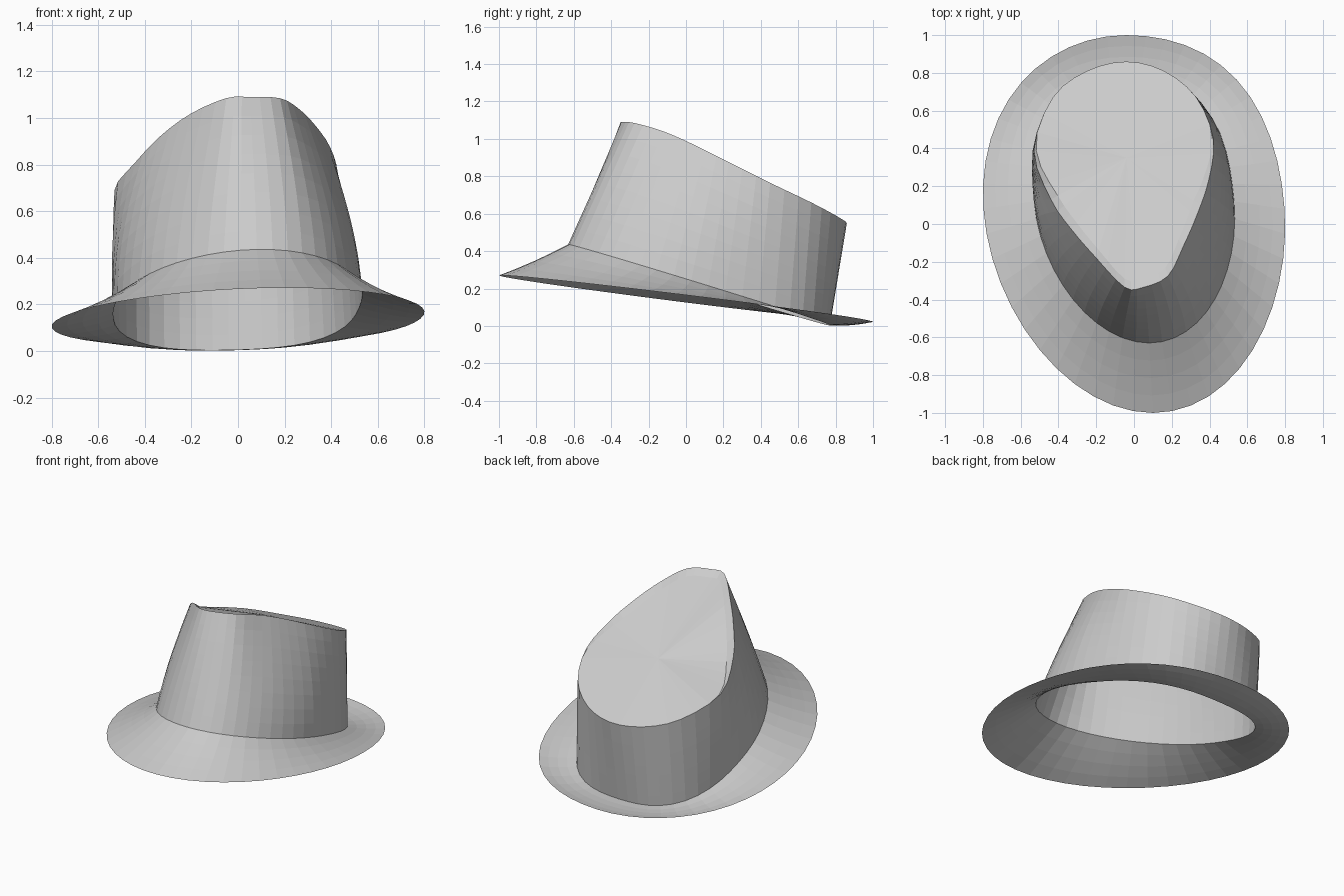
import bpy, bmesh, math
from mathutils import Vector

if "Cube" in bpy.data.objects:
    bpy.data.objects.remove(bpy.data.objects["Cube"])

N = 48  # segments around the hat (multiple of 16)
ANGLES = [-math.pi / 2 + 2 * math.pi * i / N for i in range(N)]


def loft(name, rings, tip=None):
    """Skin a stack of closed rings, optionally closing to a tip point."""
    bm = bmesh.new()
    loops = [[bm.verts.new(p) for p in ring] for ring in rings]
    for a, b in zip(loops, loops[1:]):
        for i in range(N):
            j = (i + 1) % N
            bm.faces.new((a[i], a[j], b[j], b[i]))
    if tip is not None:
        t = bm.verts.new(tip)
        for i in range(N):
            bm.faces.new((loops[-1][i], loops[-1][(i + 1) % N], t))
    mesh = bpy.data.meshes.new(name)
    bm.to_mesh(mesh)
    bm.free()
    obj = bpy.data.objects.new(name, mesh)
    bpy.context.collection.objects.link(obj)
    return obj


def egg(a, b, cy, egg_shift, skew, shift, right, left, z0, zx, zy):
    """Skewed egg on a tilted plane; right/left square off the back corners."""
    ring = []
    for t in ANGLES:
        c, s = math.cos(t), math.sin(t)
        k = 1 + (right if c > 0 else left) * math.sin(2 * t) ** 2 * (s > 0)
        x = k * a * c + skew * s + shift * s * s
        y = cy + k * b * s + egg_shift * c * c
        ring.append(Vector((x, y, z0 + zx * x + zy * y)))
    return ring


def closed_spline(points):
    """Catmull-Rom loop resampled to N points."""
    p, n = [Vector(q) for q in points], len(points)
    out = []
    for i in range(n):
        a, b, c, d = (p[(i + k) % n] for k in (-1, 0, 1, 2))
        for s in range(N // n):
            u = s * n / N
            out.append(0.5 * (2 * b + (c - a) * u + (2 * a - 5 * b + 4 * c - d) * u ** 2
                              + (3 * b - a - 3 * c + d) * u ** 3))
    return out


def blend(r1, r2, u):
    return [a.lerp(b, u) for a, b in zip(r1, r2)]


# Key rings: brim edge, crown base and teardrop top rim (from the front tip, via the right side)
brim_edge = egg(0.797, 1.0, 0.0, 0.08, -0.07, 0.03, 0.025, 0.0, 0.145, 0.025, -0.1225)
base = egg(0.53, 0.70, 0.07, 0.05, -0.06, 0.02, 0.07, 0.07, 0.241, 0.02, -0.307)
rim = closed_spline([
    (0.05, -0.335, 1.09), (0.18, -0.275, 1.085), (0.26, -0.12, 1.04), (0.33, 0.04, 0.97),
    (0.395, 0.23, 0.875), (0.42, 0.45, 0.765), (0.33, 0.67, 0.66), (0.16, 0.81, 0.585),
    (-0.04, 0.86, 0.55), (-0.25, 0.81, 0.555), (-0.43, 0.67, 0.60), (-0.53, 0.39, 0.69),
    (-0.44, 0.13, 0.81), (-0.33, -0.03, 0.925), (-0.20, -0.18, 1.02), (-0.05, -0.335, 1.085)])

# Brim, slightly concave from edge to crown
brim_rings = []
for k in range(5):
    u = k / 4
    ring = blend(brim_edge, base, u)
    brim_rings.append([p - Vector((0, 0, 0.03 * u * (1 - u))) for p in ring])
loft("brim", brim_rings)

# Crown wall with a sideways bulge, strongest on the front half
wall_rings = []
for k in range(9):
    u = k / 8
    ring = blend(base, rim, u)
    wall = []
    for p in ring:
        w = 0.22 * min(1, max(0.15, (0.5 - p.y) / 0.4)) * u * (1 - u)
        wall.append(Vector((p.x * (1 + w), p.y, p.z)))
    wall_rings.append(wall)
loft("crown_wall", wall_rings)

# Crown top: a thin bevelled lip that fades out at the back, then a gently sloping panel
centre = Vector((-0.04, 0.35, 0.78))
lip = []
for p in rim:
    w = min(1, max(0, (0.5 - p.y) / 0.4))
    q = p + Vector((centre.x - p.x, centre.y - p.y, 0)).normalized() * 0.045 * w
    q.z = p.z - 0.035 * w
    lip.append(q)
loft("crown_top", [rim, lip] + [blend(lip, [centre] * N, u) for u in (0.25, 0.5, 0.75)], centre)
